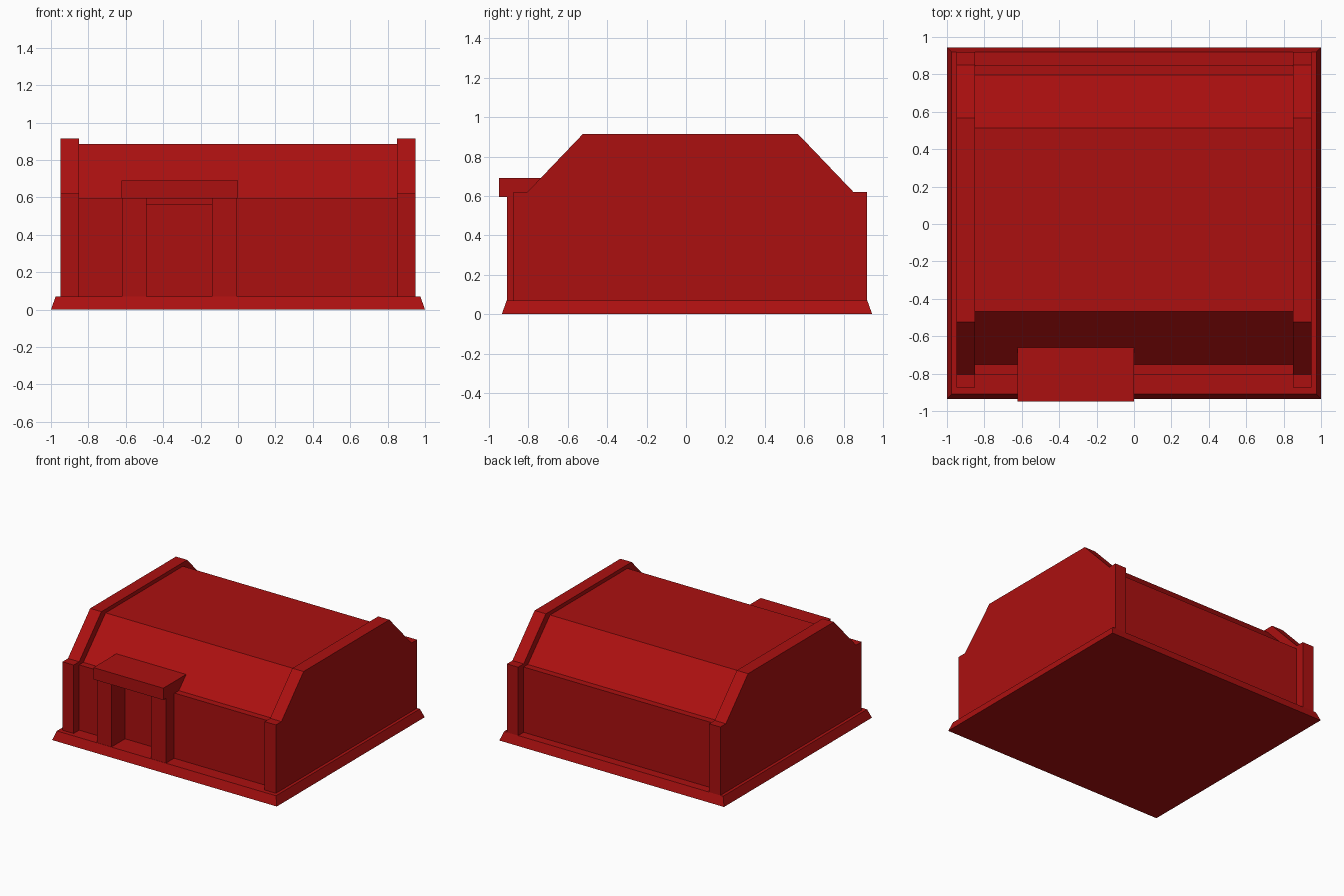
import bpy
import bmesh

cube = bpy.data.objects.get("Cube")
if cube:
    bpy.data.objects.remove(cube, do_unlink=True)

# One red paint for the whole building
red = bpy.data.materials.new("deep red")
red.use_nodes = True
colour = (0.41, 0.005, 0.005, 1)
red.diffuse_color = colour
red.node_tree.nodes["Principled BSDF"].inputs["Base Color"].default_value = colour


def add_object(name, bm):
    bmesh.ops.recalc_face_normals(bm, faces=bm.faces)
    mesh = bpy.data.meshes.new(name)
    bm.to_mesh(mesh)
    bm.free()
    mesh.materials.append(red)
    obj = bpy.data.objects.new(name, mesh)
    bpy.context.collection.objects.link(obj)
    return obj


def extrude_profile(name, profile, x0, x1):
    """Sweep a (y, z) outline along x."""
    bm = bmesh.new()
    face = bm.faces.new([bm.verts.new((x0, y, z)) for y, z in profile])
    swept = bmesh.ops.extrude_face_region(bm, geom=[face])["geom"]
    verts = [v for v in swept if isinstance(v, bmesh.types.BMVert)]
    bmesh.ops.translate(bm, verts=verts, vec=(x1 - x0, 0, 0))
    return add_object(name, bm)


def box(name, x0, x1, y0, y1, z0, z1):
    return extrude_profile(name, [(y0, z0), (y1, z0), (y1, z1), (y0, z1)], x0, x1)


def hall_profile(front, back, ledge, eave, slope, top):
    """Upright walls, a narrow ledge, sloped shoulders and a flat top."""
    f, b = front + ledge, back - ledge
    return [(front, 0.06), (front, eave), (f, eave), (f + slope, top),
            (b - slope, top), (b, eave), (back, eave), (back, 0.06)]


# Foundation slab with sloping sides
slab = box("foundation", -1, 1, -0.935, 0.945, 0, 0.07)
for v in slab.data.vertices:
    if v.co.z > 0.05:
        v.co.x -= 0.025 if v.co.x > 0 else -0.025
        v.co.y -= 0.025 if v.co.y > 0 else -0.025

# Main hall with a recessed doorway
hall = extrude_profile("main_hall",
                       hall_profile(-0.805, 0.85, 0.053, 0.595, 0.283, 0.885),
                       -0.86, 0.86)
cutter = box("doorway_cutter", -0.49, -0.14, -1, -0.735, 0, 0.56)
cutter.hide_render = True
cut = hall.modifiers.new("doorway", "BOOLEAN")
cut.operation = "DIFFERENCE"
cut.solver = "EXACT"
cut.object = cutter
bpy.context.view_layer.objects.active = hall
bpy.ops.object.modifier_apply(modifier=cut.name)
bpy.data.objects.remove(cutter, do_unlink=True)

# Raised end walls
for side, x in (("right", -0.95), ("left", 0.85)):
    extrude_profile(side + "_end_wall",
                    hall_profile(-0.875, 0.92, 0.07, 0.62, 0.282, 0.915),
                    x, x + 0.1)

# Porch posts and canopy
box("right_door_post", -0.62, -0.49, -0.908, -0.8, 0.06, 0.595)
box("left_door_post", -0.14, -0.005, -0.908, -0.8, 0.06, 0.595)
box("door_canopy", -0.622, 0, -0.95, -0.655, 0.595, 0.69)
